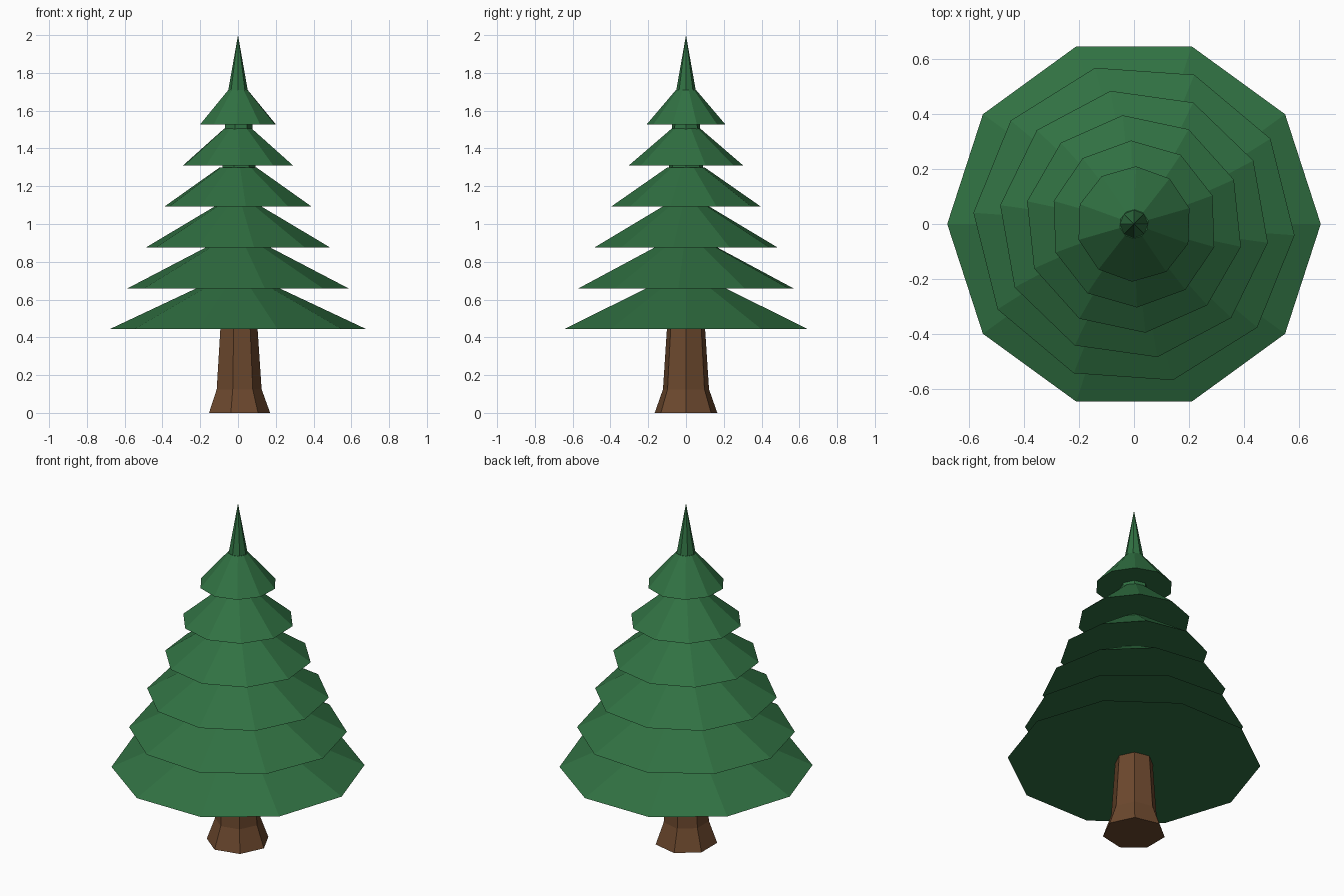
import bpy, bmesh
from math import cos, sin, pi, radians

cube = bpy.data.objects.get("Cube")
if cube:
    bpy.data.objects.remove(cube, do_unlink=True)


def material(name, color):
    m = bpy.data.materials.new(name)
    m.use_nodes = True
    m.diffuse_color = color
    m.node_tree.nodes["Principled BSDF"].inputs["Base Color"].default_value = color
    return m


def lathe(name, sides, profile, mat, turn=0.0):
    """Closed faceted solid from (radius, height) rings; radius 0 makes a tip."""
    bm = bmesh.new()
    rings = []
    for r, z in profile:
        count = sides if r > 0 else 1
        rings.append([bm.verts.new((r * cos(turn + 2 * pi * i / sides),
                                    r * sin(turn + 2 * pi * i / sides), z))
                      for i in range(count)])
    for low, high in zip(rings, rings[1:]):
        for i in range(sides):
            j = (i + 1) % sides
            if len(high) == 1:
                bm.faces.new((low[i], low[j], high[0]))
            else:
                bm.faces.new((low[i], low[j], high[j], high[i]))
    bm.faces.new(rings[0][::-1])
    if len(rings[-1]) > 1:
        bm.faces.new(rings[-1])
    mesh = bpy.data.meshes.new(name)
    bm.to_mesh(mesh)
    bm.free()
    mesh.materials.append(mat)
    obj = bpy.data.objects.new(name, mesh)
    bpy.context.collection.objects.link(obj)
    return obj


bark = material("bark brown", (0.15, 0.065, 0.027, 1))
needles = material("needle green", (0.03, 0.165, 0.055, 1))

# Trunk with flared foot
lathe("trunk", 7, [(0.17, 0), (0.125, 0.125), (0.10, 0.5)], bark)

# Branch tiers, each smaller and turned a little further
TIERS = 6
for k in range(TIERS):
    radius = 0.68 - 0.094 * k
    base = 0.443 + 0.2165 * k
    height = 0.24 - 0.011 * k
    lathe(f"branch_tier_{k + 1}", 10,
          [(radius, base), (radius * 0.25, base + height)],
          needles, radians(-4 * k))

# Inner stem showing between the upper tiers, and the pointed top
lathe("inner_stem", 7, [(0.10, 1.2), (0.07, 1.6)], needles)
lathe("top_spire", 8, [(0.053, 1.70), (0, 2.0)], needles)
